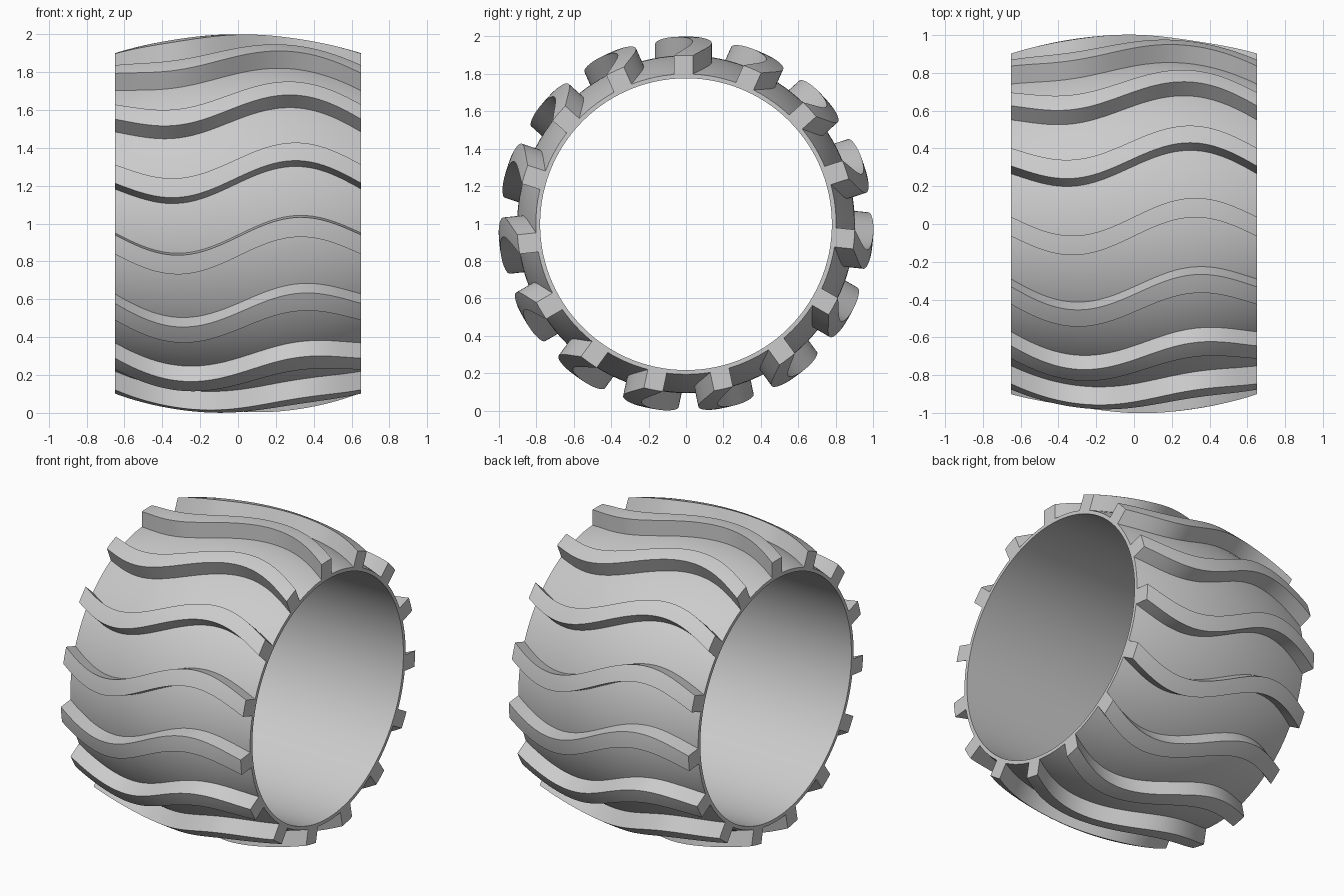
import bpy, bmesh
from math import sin, cos, pi, radians, sqrt

HALF, CENTRE, BORE, TREAD = 0.65, 0.903, 0.78, 0.1
AXIS_Z = 0.9965
RIBS, STEPS, SEGMENTS = 15, 48, 120

cube = bpy.data.objects.get("Cube")
if cube:
    bpy.data.objects.remove(cube, do_unlink=True)

grey = bpy.data.materials.new("plain_grey")
grey.use_nodes = True
colour = (0.6, 0.6, 0.6, 1)
grey.diffuse_color = colour
grey.node_tree.nodes["Principled BSDF"].inputs["Base Color"].default_value = colour


def barrel_radius(x):
    return CENTRE - 0.1 * (x / HALF) ** 2


def wheel_point(x, outward, sideways, angle):
    """Point in a frame turned by angle about the wheel's axis."""
    return (x, outward * cos(angle) - sideways * sin(angle),
            AXIS_Z + outward * sin(angle) + sideways * cos(angle))


def finish(bm, name):
    bmesh.ops.recalc_face_normals(bm, faces=bm.faces)
    mesh = bpy.data.meshes.new(name)
    bm.to_mesh(mesh)
    bm.free()
    mesh.materials.append(grey)
    obj = bpy.data.objects.new(name, mesh)
    bpy.context.collection.objects.link(obj)
    bpy.ops.object.select_all(action='DESELECT')
    obj.select_set(True)
    bpy.context.view_layer.objects.active = obj
    bpy.ops.object.shade_smooth_by_angle(angle=radians(35))


def bridge(bm, loops, closed):
    """Skin consecutive vertex loops; join the last to the first if closed."""
    pairs = list(zip(loops, loops[1:]))
    if closed:
        pairs.append((loops[-1], loops[0]))
    for a, b in pairs:
        for i in range(len(a)):
            j = (i + 1) % len(a)
            bm.faces.new((a[i], a[j], b[j], b[i]))


stations = [-HALF + 2 * HALF * i / STEPS for i in range(STEPS + 1)]

# Barrel-shaped shell with a straight cylindrical bore
bm = bmesh.new()
profile = [(x, barrel_radius(x)) for x in stations]
profile += [(HALF, BORE), (-HALF, BORE)]
loops = [[bm.verts.new(wheel_point(x, r, 0, 2 * pi * k / SEGMENTS))
          for k in range(SEGMENTS)] for x, r in profile]
bridge(bm, loops, closed=True)
finish(bm, "barrel_shell")


# Wavy, parallel-sided tread ribs running from end to end
def wavy_rib(index):
    bm = bmesh.new()
    angle = pi / 2 + 2 * pi * index / RIBS
    loops = []
    for x in stations:
        middle = 0.0135 - 0.1 * sin(pi * x / HALF)
        across = [middle + 0.0515 * t for t in (-1, -0.5, 0, 0.5, 1)]
        high, low = barrel_radius(x) + TREAD, barrel_radius(x) - 0.015
        section = [(high, u) for u in across] + [(low, u) for u in reversed(across)]
        loops.append([bm.verts.new(wheel_point(x, sqrt(r * r - u * u), u, angle))
                      for r, u in section])
    bridge(bm, loops, closed=False)
    bm.faces.new(loops[0])
    bm.faces.new(loops[-1])
    finish(bm, f"tread_rib_{index + 1}")


for n in range(RIBS):
    wavy_rib(n)
